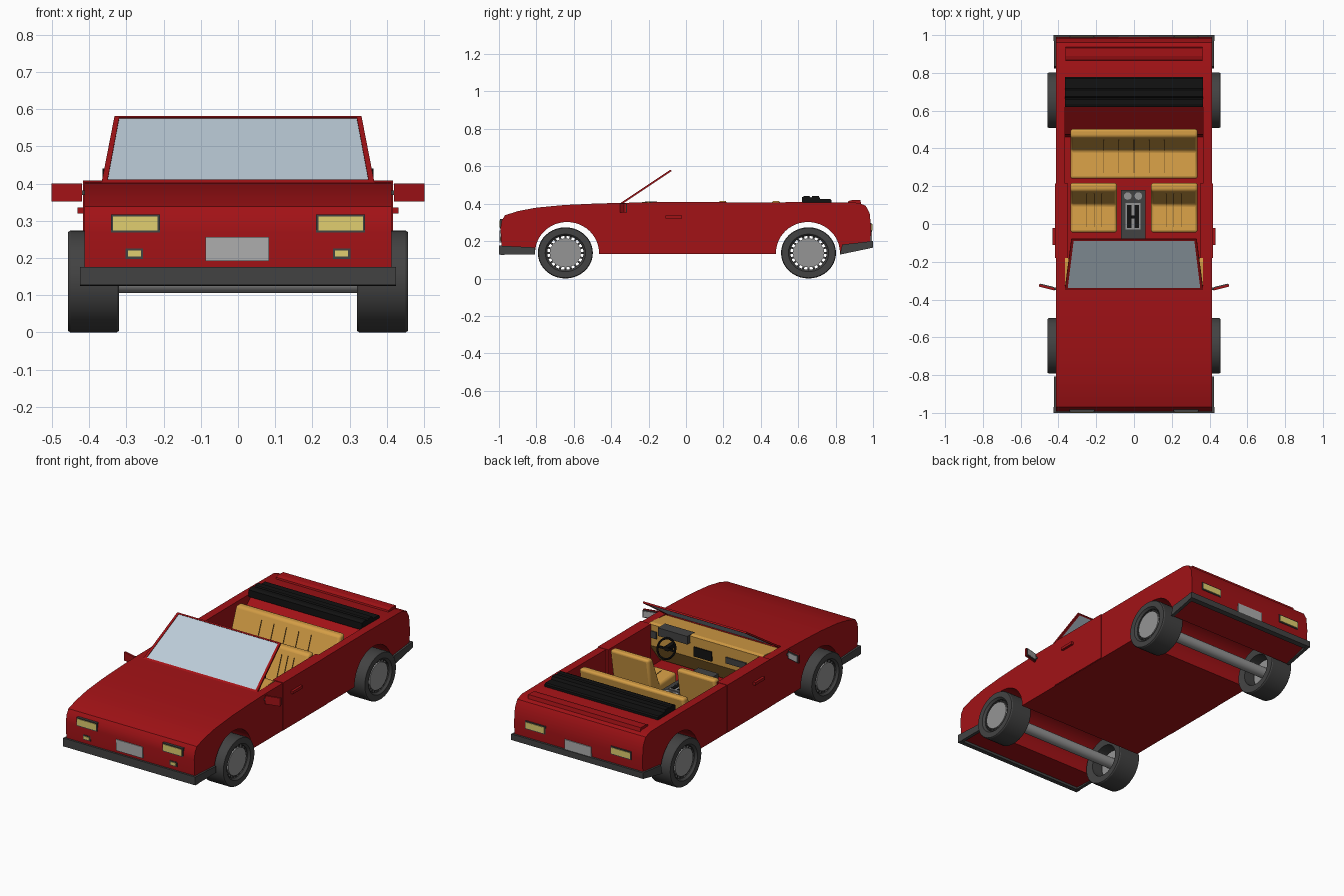
import bpy, bmesh, math
from mathutils import Vector, Matrix

if "Cube" in bpy.data.objects:
    bpy.data.objects.remove(bpy.data.objects["Cube"])


def material(name, r, g, b):
    m = bpy.data.materials.new(name)
    m.diffuse_color = (r, g, b, 1)
    m.use_nodes = True
    m.node_tree.nodes["Principled BSDF"].inputs["Base Color"].default_value = m.diffuse_color
    return m


RED = material("red_paint", 0.36, 0.006, 0.008)
DARK = material("dark_trim", 0.055, 0.055, 0.055)
BLACK = material("black_cloth", 0.006, 0.006, 0.006)
TAN = material("tan_leather", 0.66, 0.34, 0.06)
SEAM = material("seam_brown", 0.2, 0.1, 0.02)
LENS = material("lamp_yellow", 0.75, 0.62, 0.16)
GLASS = material("glass_blue", 0.5, 0.6, 0.68)
METAL = material("metal_grey", 0.3, 0.3, 0.3)
PLATE = material("plate_grey", 0.42, 0.42, 0.42)


def finish(name, bm, mat, bevel=0, smooth=False):
    bmesh.ops.recalc_face_normals(bm, faces=bm.faces)
    me = bpy.data.meshes.new(name)
    bm.to_mesh(me)
    bm.free()
    ob = bpy.data.objects.new(name, me)
    bpy.context.collection.objects.link(ob)
    if mat:
        me.materials.append(mat)
    if bevel:
        md = ob.modifiers.new("bevel", "BEVEL")
        md.width, md.segments = bevel, 3
    if smooth:
        shade(ob)
    return ob


def shade(ob):
    bpy.ops.object.select_all(action="DESELECT")
    ob.select_set(True)
    bpy.context.view_layer.objects.active = ob
    bpy.ops.object.shade_smooth_by_angle(angle=math.radians(30))


def loft(bm, a, b):
    """Closed solid between two matching outlines."""
    va, vb = [bm.verts.new(p) for p in a], [bm.verts.new(p) for p in b]
    n = len(va)
    bm.faces.new(va)
    bm.faces.new(vb[::-1])
    for i in range(n):
        bm.faces.new((va[i], vb[i], vb[(i + 1) % n], va[(i + 1) % n]))


def prism(name, prof, x0, x1, mat, **kw):
    bm = bmesh.new()
    loft(bm, [(x0, y, z) for y, z in prof], [(x1, y, z) for y, z in prof])
    return finish(name, bm, mat, **kw)


def box(name, x0, x1, y0, y1, z0, z1, mat, **kw):
    return prism(name, [(y0, z0), (y1, z0), (y1, z1), (y0, z1)], x0, x1, mat, **kw)


def oval(cy, cz, ry, rz, n=48):
    return [(cy + ry * math.cos(2 * math.pi * i / n), cz + rz * math.sin(2 * math.pi * i / n)) for i in range(n)]


# body shell: side profile with wheel tunnels and cabin cut out
WHEELS = (("front", -0.645), ("rear", 0.655))
body = prism("body", [(-0.985, 0.14), (-0.992, 0.27), (-0.985, 0.31), (-0.968, 0.338), (-0.9, 0.36), (-0.8, 0.379),
                      (-0.65, 0.393), (-0.5, 0.4), (-0.34, 0.405), (0.6, 0.408), (0.92, 0.405), (0.96, 0.39),
                      (0.982, 0.35), (0.99, 0.27), (0.985, 0.175), (0.82, 0.13), (-0.8, 0.13)], -0.413, 0.413, RED)
cutters = [prism("arch_cutter", oval(cy, 0.137, 0.171, 0.165), -0.6, 0.6, None) for cy in (-0.636, 0.652)]
cutters.append(prism("cabin_cutter", [(-0.335, 0.6), (-0.335, 0.15), (0.46, 0.15), (0.475, 0.25), (0.65, 0.395),
                                      (0.65, 0.6)], -0.365, 0.365, None))
bpy.context.view_layer.objects.active = body
for c in cutters:
    md = body.modifiers.new("cut", "BOOLEAN")
    md.operation, md.solver, md.object = "DIFFERENCE", "EXACT", c
    bpy.ops.object.modifier_apply(modifier=md.name)
    bpy.data.objects.remove(c)
shade(body)

# bumpers: cross bar plus side returns
for name, prof in (("front", [(-1, 0.176), (-0.807, 0.166), (-0.807, 0.128), (-1, 0.128)]),
                   ("rear", [(1, 0.2), (0.835, 0.182), (0.823, 0.128), (1, 0.165)])):
    s = -1 if name == "front" else 1
    (ya, za), (yb, zb), (yc, zc), (yd, zd) = prof
    prism(name + "_bumper", [(ya, za), (ya - s * 0.03, za - 0.002), (yd - s * 0.03, zd - 0.003), (yd, zd)],
          -0.425, 0.425, DARK)
    for side in (-1, 1):
        prism(name + "_bumper_side", prof, side * 0.405, side * 0.424, DARK)

# doors, handles and mirrors
for s in (-1, 1):
    box("door", s * 0.35, s * 0.417, -0.18, 0.215, 0.132, 0.409, RED)
    box("door_handle", s * 0.41, s * 0.431, -0.11, -0.022, 0.32, 0.336, RED)
    bm = bmesh.new()
    mirror_back = [(s * 0.42, -0.352), (s * 0.502, -0.332)]
    for dy, z0, z1 in ((0, 0.352, 0.4),):
        (xa, y1), (xb, y2) = mirror_back
        a = [(xa, y1, z0), (xb, y2, z0), (xb, y2, z1), (xa, y1, z1)]
        loft(bm, a, [(x, y + 0.012, z) for x, y, z in a])
    finish("mirror_housing", bm, RED)
    for name, inset, d0, d1, mat in (("mirror_rim", 0.002, 0.012, 0.016, DARK), ("mirror_glass", 0.008, 0.015, 0.018, PLATE)):
        bm = bmesh.new()
        a = [(s * (0.42 + inset), -0.352 + inset / 4 + d0, 0.352 + inset), (s * (0.502 - inset), -0.332 - inset / 4 + d0, 0.352 + inset)]
        a += [(x, y, 0.4 - inset) for x, y, z in a[::-1]]
        loft(bm, a, [(x, y + d1 - d0, z) for x, y, z in a])
        finish(name, bm, mat)
    box("mirror_stalk", s * 0.40, s * 0.425, -0.35, -0.335, 0.37, 0.382, DARK)


# lamps and plates
def lamp(name, x0, x1, z0, z1, y, s, rim):
    box(name + "_rim", x0, x1, y, y - s * 0.05, z0, z1, DARK)
    box(name + "_lens", x0 + rim, x1 - rim, y + s * 0.003, y - s * 0.02, z0 + rim, z1 - rim, LENS)


for s in (-1, 1):
    for name, xa, xb, z0, z1, y, d in (("headlamp", 0.21, 0.342, 0.268, 0.317, -0.995, -1),
                                       ("fog_lamp", 0.255, 0.302, 0.198, 0.226, -0.992, -1),
                                       ("tail_lamp", 0.21, 0.342, 0.25, 0.297, 0.993, 1)):
        lamp(name, min(s * xa, s * xb), max(s * xa, s * xb), z0, z1, y, d, 0.006)
box("front_plate", -0.088, 0.083, -0.996, -0.96, 0.192, 0.257, PLATE)
box("rear_plate", -0.085, 0.085, 0.96, 0.995, 0.192, 0.257, PLATE)

# folded roof and boot spoiler
prism("folded_roof", [(0.62, 0.395), (0.62, 0.435), (0.635, 0.441), (0.66, 0.441), (0.668, 0.432), (0.676, 0.441),
                      (0.71, 0.441), (0.718, 0.426), (0.77, 0.426), (0.778, 0.42), (0.778, 0.395)], -0.365, 0.365, BLACK)
prism("boot_spoiler", [(0.862, 0.395), (0.868, 0.414), (0.89, 0.42), (0.932, 0.42), (0.938, 0.395)], -0.362, 0.362, RED)

# windscreen: sloping plane addressed by u (across) and v (up)
NORMAL = Vector((0, -0.18, 0.27)).normalized()


def pane(u, v):
    return Vector((u * (0.367 - 0.035 * v), -0.35 + 0.27 * v, 0.398 + 0.18 * v))


def screen(name, quads, t, mat):
    bm = bmesh.new()
    for u0, u1, v0, v1 in quads:
        q = [pane(u0, v0), pane(u1, v0), pane(u1, v1), pane(u0, v1)]
        loft(bm, [p + NORMAL * t for p in q], [p - NORMAL * t for p in q])
    finish(name, bm, mat)


screen("windscreen_frame", [(-1, -0.96, 0, 1), (0.96, 1, 0, 1), (-0.96, 0.96, 0, 0.05), (-0.96, 0.96, 0.975, 1)], 0.005, RED)
screen("windscreen_glass", [(-0.96, 0.96, 0.05, 0.975)], 0.002, GLASS)

# wheels: tyre ring, hub disc and short spokes with open slots between
CZ, SQ = 0.137, 0.93
for end, cy in WHEELS:
    for s in (-1, 1):
        bm = bmesh.new()
        n = 40
        prof = [(0.097, 0.325), (0.143, 0.32), (0.147, 0.326), (0.147, 0.451), (0.143, 0.457), (0.108, 0.457), (0.097, 0.445)]
        rings = [[bm.verts.new((s * x, cy + r * math.cos(2 * math.pi * i / n), CZ + SQ * r * math.sin(2 * math.pi * i / n)))
                  for r, x in prof] for i in range(n)]
        for i in range(n):
            a, b = rings[i], rings[(i + 1) % n]
            for k in range(len(prof)):
                j = (k + 1) % len(prof)
                bm.faces.new((a[k], a[j], b[j], b[k]))
        finish(end + "_tyre", bm, DARK, smooth=True)
        prism(end + "_hub", oval(cy, CZ, 0.083, 0.083 * SQ, 32), s * 0.38, s * 0.447, METAL, smooth=True)
        bm = bmesh.new()
        for i in range(20):
            m = (Matrix.Translation((s * 0.425, cy, CZ)) @ Matrix.Diagonal((1, 1, SQ, 1))
                 @ Matrix.Rotation(2 * math.pi * i / 20, 4, "X")
                 @ Matrix.Translation((0, 0.09, 0)) @ Matrix.Diagonal((0.03, 0.024, 0.011, 1)))
            bmesh.ops.create_cube(bm, size=1, matrix=m)
        finish(end + "_spokes", bm, DARK)
    prism(end + "_axle", oval(cy, CZ, 0.031, 0.031, 24), -0.39, 0.39, METAL, smooth=True)


# seats with raised seams
def seat(name, y, depth, x0, x1, seams):
    k = y + depth
    prof = [(y, 0.16), (y, 0.25), (k - 0.115, 0.235), (k - 0.045, 0.415), (k, 0.415), (k - 0.04, 0.16)]
    prism(name, prof, x0, x1, TAN, bevel=0.014, smooth=True)
    inner = [(y + 0.03, 0.17), (y + 0.03, 0.25), (k - 0.118, 0.238), (k - 0.062, 0.382), (k - 0.05, 0.375), (k - 0.06, 0.17)]
    for x in seams:
        prism(name + "_seam", inner, x - 0.0015, x + 0.0015, SEAM)


for s in (-1, 1):
    seat("front_seat", -0.045, 0.265, min(s * 0.09, s * 0.337), max(s * 0.09, s * 0.337), (s * 0.17, s * 0.21, s * 0.25))
seat("rear_bench", 0.24, 0.265, -0.337, 0.337, (-0.16, -0.08, 0, 0.08, 0.16))

# dashboard and its panels
prism("dashboard", [(-0.338, 0.398), (-0.2, 0.411), (-0.18, 0.406), (-0.186, 0.28), (-0.28, 0.16), (-0.338, 0.16)],
      -0.366, 0.366, TAN)
box("instrument_hood", 0.1, 0.29, -0.22, -0.155, 0.365, 0.412, DARK)
box("radio_panel", -0.04, 0.075, -0.2, -0.176, 0.295, 0.35, BLACK)
box("glove_box", -0.26, -0.13, -0.2, -0.176, 0.31, 0.345, DARK)
box("side_vent", 0.315, 0.35, -0.2, -0.176, 0.33, 0.37, DARK)

# steering wheel
bpy.ops.mesh.primitive_torus_add(major_radius=0.055, minor_radius=0.006, major_segments=28, minor_segments=8,
                                 location=(0.21, -0.12, 0.325), rotation=(math.radians(-65), 0, 0))
rim = bpy.context.object
rim.name = "steering_wheel"
rim.data.materials.append(BLACK)
shade(rim)
box("steering_column", 0.198, 0.222, -0.2, -0.118, 0.312, 0.336, BLACK)
box("steering_spoke", 0.157, 0.263, -0.126, -0.118, 0.318, 0.33, BLACK)

# centre console with cup holders and shifter
box("console", -0.07, 0.06, -0.2, 0.18, 0.15, 0.225, DARK)
box("shifter_plate", -0.045, 0.035, -0.03, 0.11, 0.22, 0.229, METAL)
for x in (-0.025, 0.015):
    box("shifter_slot", x - 0.012, x + 0.012, -0.02, 0.1, 0.225, 0.232, BLACK)
box("shifter", -0.013, 0.003, 0.03, 0.046, 0.22, 0.28, BLACK)
for x in (-0.033, 0.023):
    bm = bmesh.new()
    bmesh.ops.create_cone(bm, cap_ends=True, segments=20, radius1=0.02, radius2=0.02, depth=0.01,
                          matrix=Matrix.Translation((x, 0.148, 0.226)))
    finish("cup_holder", bm, METAL)
